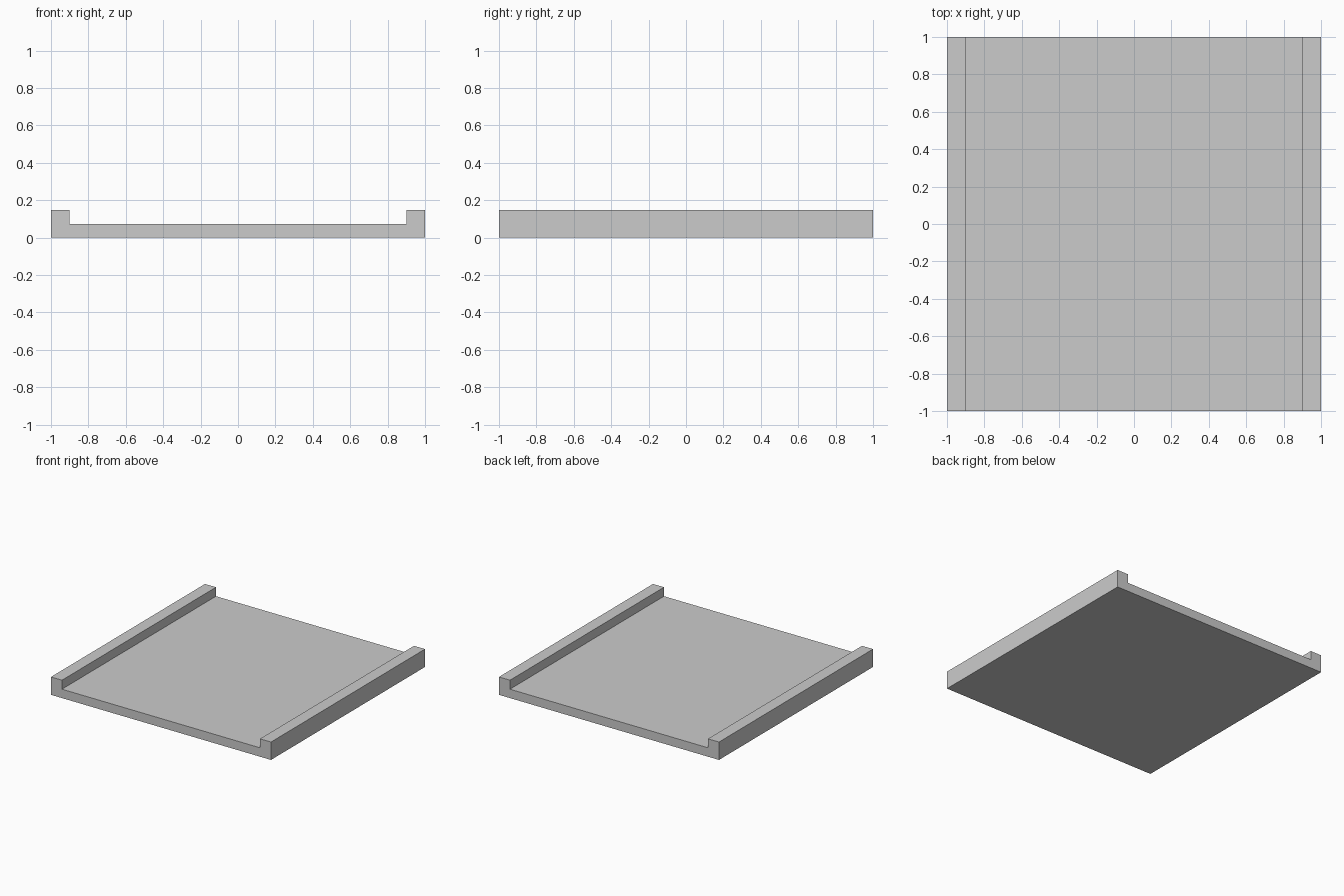
import bpy, bmesh

if "Cube" in bpy.data.objects:
    bpy.data.objects.remove(bpy.data.objects["Cube"])

HALF, RAIL, FLOOR, TOP = 1.0, 0.9, 0.073, 0.147

# Channel cross-section: flat floor with a raised rail on each side
right = [(HALF, 0), (HALF, TOP), (RAIL, TOP), (RAIL, FLOOR)]
profile = right + [(-x, z) for x, z in reversed(right)]

bm = bmesh.new()
face = bm.faces.new([bm.verts.new((x, -HALF, z)) for x, z in profile])

# Sweep the section from front to back
swept = bmesh.ops.extrude_face_region(bm, geom=[face], use_keep_orig=True)
verts = [g for g in swept["geom"] if isinstance(g, bmesh.types.BMVert)]
bmesh.ops.translate(bm, verts=verts, vec=(0, 2 * HALF, 0))
bmesh.ops.recalc_face_normals(bm, faces=bm.faces)

mesh = bpy.data.meshes.new("railed_floor_panel")
bm.to_mesh(mesh)
bm.free()
bpy.context.collection.objects.link(bpy.data.objects.new("railed_floor_panel", mesh))
